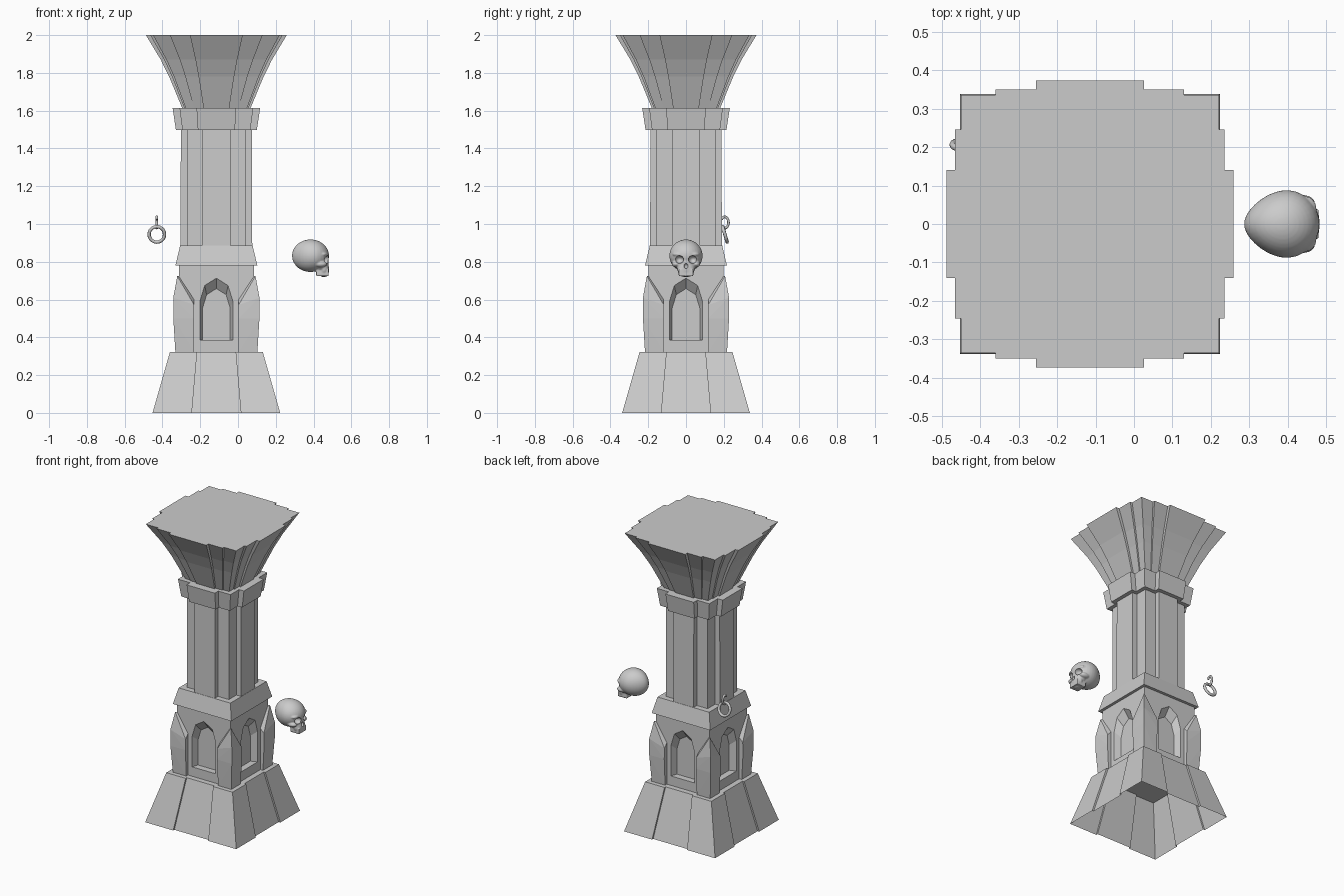
import bpy, bmesh, math
from mathutils import Vector, Matrix

if "Cube" in bpy.data.objects:
    bpy.data.objects.remove(bpy.data.objects["Cube"])

CX = -0.1145  # pillar axis


def finish(bm, name, offset=(0, 0, 0), recalc=True):
    if recalc:
        bmesh.ops.recalc_face_normals(bm, faces=bm.faces)
    bmesh.ops.translate(bm, verts=bm.verts, vec=Vector(offset))
    me = bpy.data.meshes.new(name)
    bm.to_mesh(me)
    bm.free()
    ob = bpy.data.objects.new(name, me)
    bpy.context.collection.objects.link(ob)
    return ob


def outline(corner, *steps):
    """Square plan with stepped sides; steps are (half width, extent), outermost first."""
    half, e = [(corner, -corner)], corner
    for t, ext in steps:
        half += [(e, -t), (ext, -t)]
        e = ext
    side = half + [(x, -y) for x, y in reversed(half[1:])]
    pts = []
    for k in range(4):
        for x, y in side:
            for _ in range(k):
                x, y = -y, x
            pts.append((x, y))
    return pts


def skin(bm, rings, bottom=True, top=True):
    vs = [[bm.verts.new(p) for p in r] for r in rings]
    n = len(vs[0])
    for a, b in zip(vs, vs[1:]):
        for i in range(n):
            j = (i + 1) % n
            bm.faces.new((a[i], a[j], b[j], b[i]))
    if bottom:
        bm.faces.new(vs[0][::-1])
    if top:
        bm.faces.new(vs[-1])


def loft(name, levels, bottom=True):
    bm = bmesh.new()
    skin(bm, [[(x, y, z) for x, y in pts] for z, pts in levels], bottom)
    return finish(bm, name, (CX, 0, 0), recalc=bottom)


def apply_all(ob):
    bpy.context.view_layer.objects.active = ob
    for m in list(ob.modifiers):
        bpy.ops.object.modifier_apply(modifier=m.name)


def cut(ob, cutter):
    m = ob.modifiers.new("cut", "BOOLEAN")
    m.operation, m.solver, m.object = "DIFFERENCE", "EXACT", cutter
    cutter.hide_render = True
    apply_all(ob)
    bpy.data.objects.remove(cutter)


# Flared base, hollow underneath, with recessed centre panels
loft("base", [(0, outline(.338, (.13, .326))), (.322, outline(.246, (.102, .234)))], bottom=False)

# Lower block with four pointed niches
core = loft("lower_block", [(.322, outline(.198)), (.78, outline(.198))])
arch = [(-.088, .385), (.088, .385), (.088, .59), (.062, .675), (0, .714), (-.062, .675), (-.088, .59)]
bm = bmesh.new()
for k in range(4):
    rot = Matrix.Rotation(k * math.pi / 2, 3, 'Z')
    skin(bm, [[rot @ Vector((e, t * s, .385 + (z - .385) * s)) for t, z in arch]
              for e, s in ((.25, 1.2), (.155, .83))])
cut(core, finish(bm, "niche_cutter", (CX, 0, 0)))

# Corner buttresses, peaked on the diagonal
for k in range(4):
    bm = bmesh.new()
    a = .118
    pts = [(a, a, .322), (a, a, .6), (.207, .207, .725), (.2, .2, .725)]
    for e, z in ((.217, .322), (.228, .5), (.228, .61)):
        pts.append((e, e, z))
    for e, z in ((.217, .322), (.226, .5), (.224, .572), (.198, .6)):
        pts += [(a, e, z), (e, a, z)]
    rot = Matrix.Rotation(k * math.pi / 2, 3, 'Z')
    for p in pts:
        bm.verts.new(rot @ Vector(p))
    r = bmesh.ops.convex_hull(bm, input=bm.verts)
    bmesh.ops.delete(bm, geom=list({v for v in r["geom_interior"] if isinstance(v, bmesh.types.BMVert)}),
                     context='VERTS')
    finish(bm, "corner_buttress", (CX, 0, 0))

# Trim, shaft, collar and flared capital
loft("trim", [(.78, outline(.217)), (.885, outline(.192))])
loft("shaft", [(.88, outline(.155, (.075, .19))), (1.52, outline(.155, (.075, .188)))])
loft("collar", [(1.497, outline(.18, (.098, .214))), (1.615, outline(.195, (.105, .232)))])
loft("capital", [(z, outline(.335 * s, (.245 * s, .35 * s), (.14 * s, .373 * s)))
                 for z, s in ((1.6, .47), (1.78, .67), (1.87, .79), (2.0, 1))])


# Wall ring hanging from an open hook
def tube(name, pts, radius, cyclic):
    cu = bpy.data.curves.new(name, 'CURVE')
    cu.dimensions, cu.bevel_depth, cu.bevel_resolution = '3D', radius, 2
    cu.use_fill_caps = True
    sp = cu.splines.new('POLY')
    sp.points.add(len(pts) - 1)
    for p, co in zip(sp.points, pts):
        p.co = (*co, 1)
    sp.use_cyclic_u = cyclic
    ob = bpy.data.objects.new(name, cu)
    bpy.context.collection.objects.link(ob)


circ = [2 * math.pi * i / 20 for i in range(20)]
tube("ring", [(-.43 + .041 * math.cos(a), .206 - .012 * math.sin(a), .945 + .041 * math.sin(a))
              for a in circ], .009, True)
tube("hook", [(-.43, .205 + .02 * math.cos(a), 1.008 + .03 * math.sin(a))
              for a in [math.radians(-120 + 270 * i / 14) for i in range(15)]], .007, False)


# Skull facing +x: merged rounded volumes with sockets cut in
def blob(bm, c, r, tilt=0):
    m = Matrix.Translation(c) @ Matrix.Rotation(tilt, 4, 'Y') @ Matrix.Diagonal((*r, 1))
    bmesh.ops.create_uvsphere(bm, u_segments=32, v_segments=20, radius=1, matrix=m)


bm = bmesh.new()
blob(bm, (.384, 0, .832), (.098, .087, .086))           # cranium
for v in bm.verts:                                      # narrower towards the back
    f = (v.co.x - .384) / .098
    v.co.y *= 1 + .16 * f - .1 * f * f
blob(bm, (.437, 0, .795), (.042, .06, .05))             # face
blob(bm, (.455, 0, .762), (.028, .046, .044))           # upper jaw
for s in (-1, 1):
    blob(bm, (.448, s * .036, .840), (.027, .036, .014))  # brow
    blob(bm, (.437, s * .054, .788), (.034, .022, .017))  # cheekbone
bmesh.ops.create_cube(bm, size=1, matrix=Matrix.Translation((.447, 0, .742))
                      @ Matrix.Diagonal((.066, .078, .036, 1)))  # teeth block
blob(bm, (.462, 0, .808), (.016, .012, .026))           # nose bridge
skull = finish(bm, "skull")
m = skull.modifiers.new("merge", "REMESH")
m.mode, m.voxel_size = 'VOXEL', .004
m = skull.modifiers.new("soften", "SMOOTH")
m.iterations, m.factor = 5, .5
apply_all(skull)

bm = bmesh.new()
for s in (-1, 1):
    blob(bm, (.475, s * .036, .812), (.032, .023, .021))
blob(bm, (.486, 0, .778), (.024, .011, .015))
cut(skull, finish(bm, "socket_cutter"))
bpy.ops.object.select_all(action='DESELECT')
skull.select_set(True)
bpy.context.view_layer.objects.active = skull
bpy.ops.object.shade_smooth_by_angle(angle=math.radians(40))
